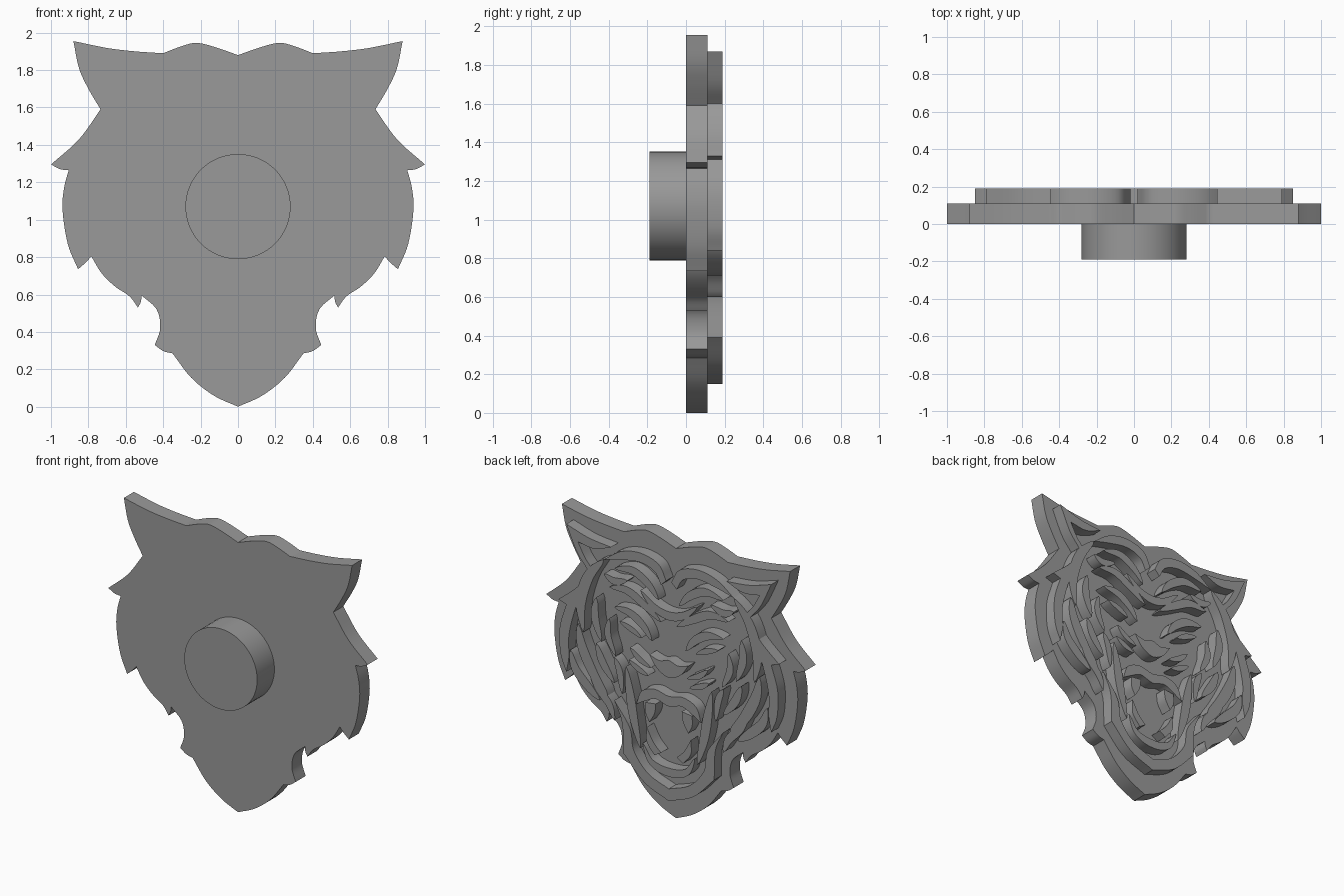
import bpy, bmesh, math
from mathutils import Vector

if "Cube" in bpy.data.objects:
    bpy.data.objects.remove(bpy.data.objects["Cube"])

grey = bpy.data.materials.new("plain grey")
grey.diffuse_color = (0.32, 0.32, 0.32, 1)
grey.use_nodes = True
grey.node_tree.nodes["Principled BSDF"].inputs["Base Color"].default_value = grey.diffuse_color


def smooth(pts, n=6):
    """Sample a smooth curve through the points."""
    p = [Vector(q) for q in pts]
    if len(p) < 3:
        return p
    p = [2 * p[0] - p[1]] + p + [2 * p[-1] - p[-2]]
    out = []
    for a, b, c, d in zip(p, p[1:], p[2:], p[3:]):
        for i in range(n):
            t = i / n
            out.append(0.5 * (2 * b + (c - a) * t + (2 * a - 5 * b + 4 * c - d) * t * t
                              + (3 * b - a - 3 * c + d) * t ** 3))
    return out + [p[-2]]


def outline(*curves):
    """Join smooth curves at sharp corners into one closed loop."""
    loop = []
    for c in curves:
        loop += smooth(c)[:-1]
    return loop


def flip(pts):
    return [(-p[0], p[1]) for p in reversed(pts)]


def stroke(width, *pts):
    """Pointed brush stroke, widest in the middle."""
    line = smooth(pts)
    left, right = [], []
    for i, p in enumerate(line[1:-1], 1):
        d = (line[i + 1] - line[i - 1]).normalized()
        w = width / 2 * math.sin(math.pi * i / (len(line) - 1)) ** 0.6
        left.append(p + w * Vector((-d.y, d.x)))
        right.append(p - w * Vector((-d.y, d.x)))
    return [line[0]] + left + [line[-1]] + right[::-1]


def slab(name, loops, y0, y1, mirror=True):
    """Extrude closed x-z loops from y0 to y1, optionally on both sides."""
    if mirror:
        loops = loops + [flip(l) for l in loops]
    bm = bmesh.new()
    for loop in loops:
        face = bm.faces.new([bm.verts.new((p[0], y0, p[1])) for p in loop])
        ext = bmesh.ops.extrude_face_region(bm, geom=[face], use_keep_orig=True)
        for v in ext["geom"]:
            if isinstance(v, bmesh.types.BMVert):
                v.co.y = y1
    bmesh.ops.recalc_face_normals(bm, faces=bm.faces)
    me = bpy.data.meshes.new(name)
    bm.to_mesh(me)
    bm.free()
    ob = bpy.data.objects.new(name, me)
    bpy.context.collection.objects.link(ob)
    finish(ob)


def finish(ob):
    ob.data.materials.append(grey)
    bpy.ops.object.select_all(action='DESELECT')
    ob.select_set(True)
    bpy.context.view_layer.objects.active = ob
    bpy.ops.object.shade_smooth_by_angle(angle=math.radians(30))


def relief(name, *loops, mirror=True):
    slab(name, list(loops), 0.11, 0.19, mirror)


# Back plate: head silhouette
half = [
    [(0, 0), (.13, .06), (.25, .155), (.35, .285)],
    [(.35, .285), (.40, .298), (.445, .33)],
    [(.445, .33), (.416, .42), (.435, .52), (.515, .595)],
    [(.515, .595), (.52, .56), (.535, .53)],
    [(.535, .53), (.58, .59), (.66, .645), (.73, .715), (.785, .805)],
    [(.785, .805), (.81, .775), (.855, .735)],
    [(.855, .735), (.91, .87), (.938, 1.05), (.93, 1.17), (.905, 1.265)],
    [(.905, 1.265), (.95, 1.27), (1.0, 1.295)],
    [(1.0, 1.295), (.85, 1.43), (.735, 1.59)],
    [(.735, 1.59), (.80, 1.70), (.85, 1.81), (.88, 1.955)],
    [(.88, 1.955), (.7, 1.918), (.55, 1.90), (.40, 1.89)],
    [(.40, 1.89), (.30, 1.928), (.22, 1.945), (.12, 1.922), (0, 1.88)],
]
side = outline(*half)
slab("head_plate", [side + [Vector((0, 1.88))] + [Vector(p) for p in flip(side[1:])]],
     0, 0.11, mirror=False)

# Round peg on the front
bpy.ops.mesh.primitive_cylinder_add(vertices=64, radius=0.281, depth=0.19,
                                    location=(0, -0.095, 1.07), rotation=(math.pi / 2, 0, 0))
bpy.context.object.name = "peg"
finish(bpy.context.object)

# Ears
relief("ear_rims", outline(
    [(.79, 1.87), (.62, 1.82), (.445, 1.80)],
    [(.445, 1.80), (.57, 1.755), (.70, 1.77)],
    [(.70, 1.77), (.65, 1.68), (.60, 1.62)],
    [(.60, 1.62), (.63, 1.60)],
    [(.63, 1.60), (.71, 1.70), (.79, 1.87)]))

# Mane and cheek fur
relief("outer_mane", outline(
    [(.62, 1.57), (.71, 1.45), (.85, 1.33)],
    [(.85, 1.33), (.79, 1.31)],
    [(.79, 1.31), (.84, 1.14), (.835, .96), (.79, .84)],
    [(.79, .84), (.77, .95), (.77, 1.10), (.72, 1.30), (.62, 1.57)]))
relief("lower_mane",
       stroke(.07, (.76, 1.0), (.72, .88), (.62, .78), (.53, .71)),
       stroke(.06, (.62, .92), (.55, .80), (.46, .70), (.42, .60)))
relief("face_ring",
       stroke(.08, (.50, 1.70), (.62, 1.55), (.68, 1.35), (.66, 1.15)),
       stroke(.08, (.70, 1.20), (.67, 1.05), (.58, .88), (.47, .76)))
relief("cheek_stripes",
       stroke(.06, (.56, 1.42), (.57, 1.28), (.52, 1.12)),
       stroke(.06, (.56, 1.10), (.51, .98), (.42, .86)),
       stroke(.05, (.46, 1.30), (.47, 1.18), (.41, 1.05)),
       stroke(.05, (.42, 1.04), (.38, .95), (.36, .80)))

# Forehead
relief("forehead_bands", outline(
    [(.50, 1.70), (.37, 1.79), (.22, 1.82), (.08, 1.78), (.02, 1.68)],
    [(.02, 1.68), (.06, 1.64)],
    [(.06, 1.64), (.11, 1.72), (.22, 1.755), (.36, 1.735), (.50, 1.70)]))
relief("forehead_stripes",
       stroke(.06, (.42, 1.66), (.28, 1.68), (.16, 1.62), (.08, 1.53)),
       stroke(.06, (.46, 1.52), (.32, 1.53), (.18, 1.46), (.06, 1.38)),
       stroke(.05, (.50, 1.60), (.42, 1.57), (.32, 1.60)))
relief("brow_crescent",
       stroke(.06, (.22, 1.56), (.11, 1.47), (0, 1.44), (-.11, 1.47), (-.22, 1.56)),
       mirror=False)

# Eyes and muzzle
relief("eyes",
       stroke(.06, (.42, 1.39), (.30, 1.38), (.20, 1.32), (.13, 1.23)),
       stroke(.04, (.38, 1.30), (.29, 1.27), (.21, 1.23)))
relief("nose", outline(
    [(-.15, 1.13), (-.07, 1.11), (0, 1.13), (.07, 1.11), (.15, 1.13)],
    [(.15, 1.13), (.09, 1.05), (0, 1.01), (-.09, 1.05), (-.15, 1.13)]), mirror=False)
relief("whisker_marks",
       stroke(.04, (.30, 1.14), (.23, 1.08), (.14, 1.04)),
       stroke(.04, (.31, 1.05), (.24, 1.01), (.16, .98)))

# Mouth
lip = [(.25, .76), (.21, .86), (.11, .90)]
relief("upper_lip", outline(
    lip + [(0, .88)] + flip(lip),
    [(-.25, .76), (-.18, .80), (-.10, .835), (0, .81), (.10, .835), (.18, .80), (.25, .76)]),
    mirror=False)
relief("mouth_sides",
       stroke(.07, (.33, 1.0), (.30, .82), (.27, .65), (.22, .46)))
relief("fangs",
       outline([(.18, .79), (.10, .80)], [(.10, .80), (.11, .73), (.15, .66)],
               [(.15, .66), (.18, .72), (.18, .79)]),
       outline([(.17, .62), (.17, .52), (.11, .44)], [(.11, .44), (.06, .47)],
               [(.06, .47), (.12, .53), (.17, .62)]))
jaw = [(.20, .50), (.15, .40), (.08, .36)]
relief("lower_lip", stroke(.06, *jaw, (0, .35), *flip(jaw)), mirror=False)

# Jaw outline
outer = [[(.42, .74), (.36, .60), (.35, .39)], [(.35, .39), (.19, .23), (0, .15)]]
inner = [(0, .235), (.16, .30), (.27, .43), (.30, .58), (.42, .74)]
relief("jaw_band", outline(*outer, flip(outer[1]), flip(outer[0]),
                           flip(inner), inner), mirror=False)
